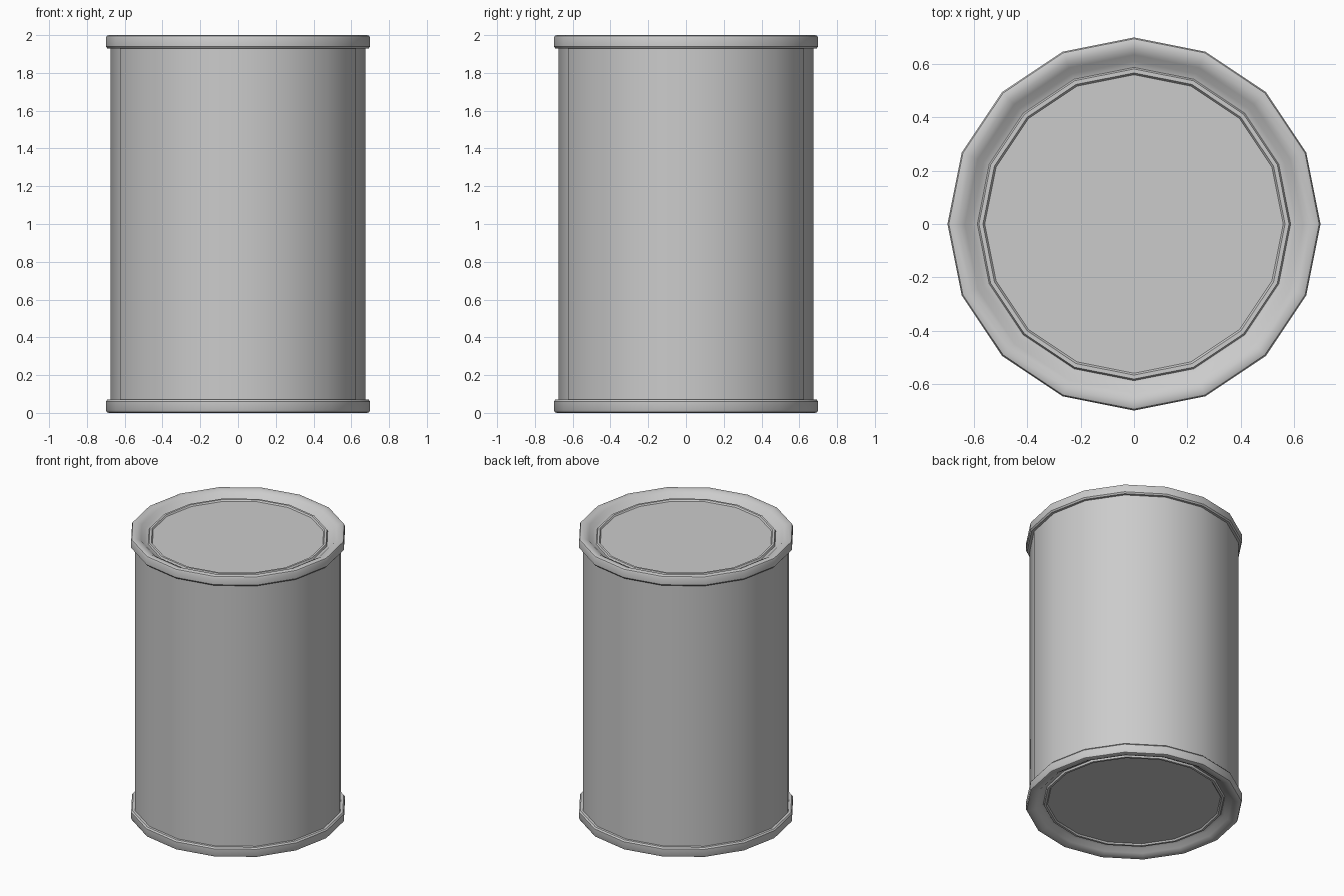
import bpy, math

if "Cube" in bpy.data.objects:
    bpy.data.objects.remove(bpy.data.objects["Cube"])

SIDES = 16


def lathe(name, profile, angle=35):
    """Revolve (radius, z) points about z; cap both ends with flat discs."""
    verts, faces = [], []
    for r, z in profile:
        for i in range(SIDES):
            a = 2 * math.pi * i / SIDES
            verts.append((r * math.cos(a), r * math.sin(a), z))
    for k in range(len(profile) - 1):
        for i in range(SIDES):
            j = (i + 1) % SIDES
            a, b = k * SIDES, (k + 1) * SIDES
            faces.append((a + i, a + j, b + j, b + i))
    last = (len(profile) - 1) * SIDES
    faces.append(tuple(reversed(range(SIDES))))
    faces.append(tuple(range(last, last + SIDES)))
    mesh = bpy.data.meshes.new(name)
    mesh.from_pydata(verts, [], faces)
    ob = bpy.data.objects.new(name, mesh)
    bpy.context.collection.objects.link(ob)
    bpy.ops.object.select_all(action='DESELECT')
    ob.select_set(True)
    bpy.context.view_layer.objects.active = ob
    bpy.ops.object.shade_smooth_by_angle(angle=math.radians(angle))
    return ob


# Upper half of the can: wall, rolled rim, sloped recess, small bead, lid panel
top = [
    (0.675, 1.93), (0.692, 1.93), (0.70, 1.94),
    (0.70, 1.985), (0.695, 1.996), (0.685, 2.0), (0.66, 1.998), (0.635, 1.985),
    (0.61, 1.962), (0.588, 1.955),
    (0.582, 1.967), (0.567, 1.967), (0.56, 1.957),
]

# The lower end mirrors the upper end
bottom = [(r, 2.0 - z) for r, z in reversed(top)]
lathe("can_body", bottom + top)
